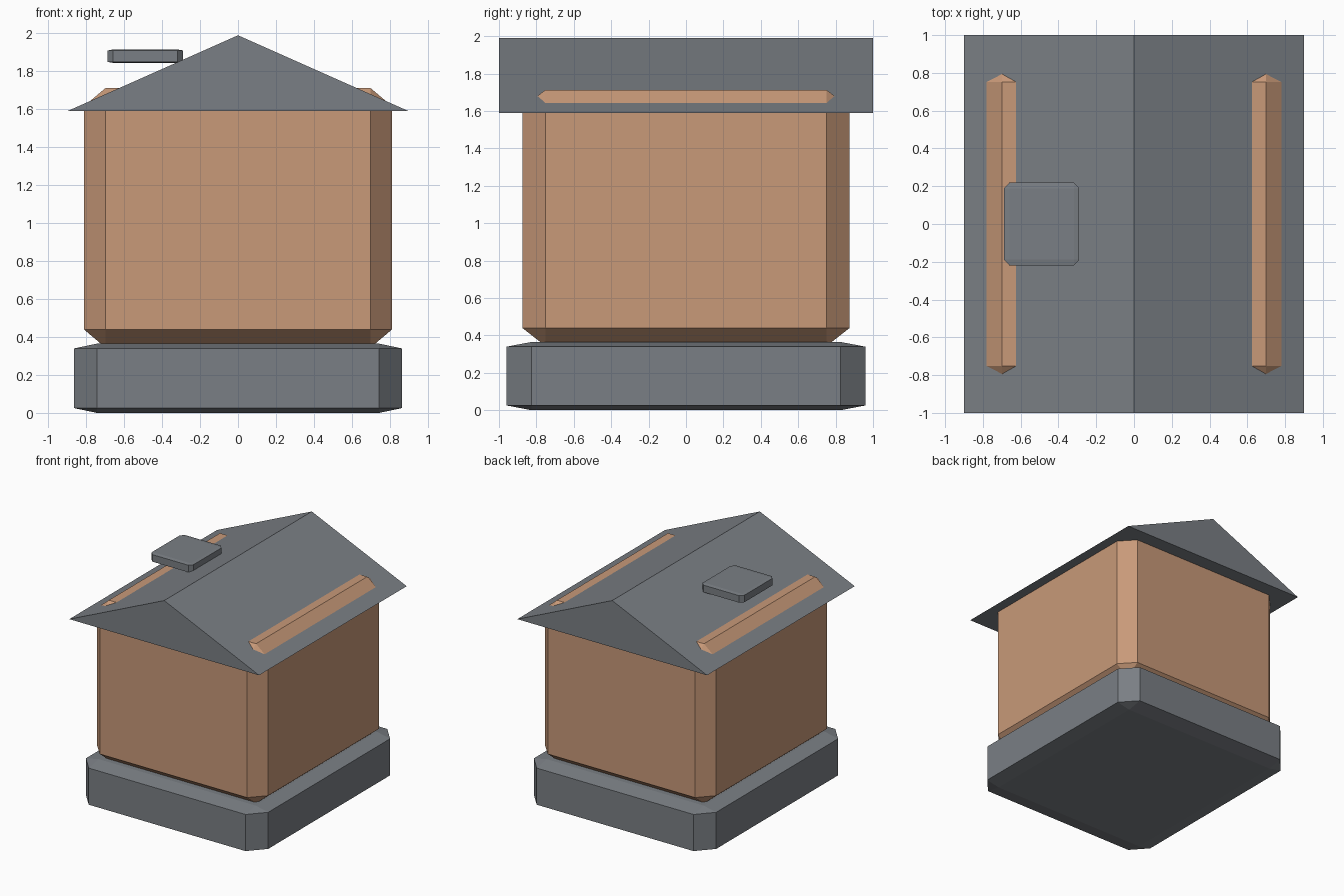
import bpy
import bmesh
from mathutils import Vector

cube = bpy.data.objects.get("Cube")
if cube:
    bpy.data.objects.remove(cube, do_unlink=True)


def material(name, rgb):
    mat = bpy.data.materials.new(name)
    mat.use_nodes = True
    colour = (*rgb, 1)
    mat.diffuse_color = colour
    mat.node_tree.nodes["Principled BSDF"].inputs["Base Color"].default_value = colour
    return mat


def finish(name, bm, mat):
    bmesh.ops.recalc_face_normals(bm, faces=bm.faces)
    mesh = bpy.data.meshes.new(name)
    bm.to_mesh(mesh)
    bm.free()
    mesh.materials.append(mat)
    obj = bpy.data.objects.new(name, mesh)
    bpy.context.collection.objects.link(obj)
    return obj


def chamfered_box(name, low, high, mat, chamfer=0.07):
    """Unit cube with chamfered edges, stretched to fill low..high."""
    low, high = Vector(low), Vector(high)
    bm = bmesh.new()
    bmesh.ops.create_cube(bm, size=1)
    bmesh.ops.bevel(bm, geom=bm.edges[:], offset=chamfer, offset_type='OFFSET',
                    segments=1, affect='EDGES')
    bmesh.ops.scale(bm, vec=high - low, verts=bm.verts)
    bmesh.ops.translate(bm, vec=(low + high) / 2, verts=bm.verts)
    return finish(name, bm, mat)


def gable_roof(name, half_width, half_depth, eave, ridge, mat):
    """Triangular prism running along y."""
    bm = bmesh.new()
    profile = [(-half_width, eave), (half_width, eave), (0, ridge)]
    end = bm.faces.new([bm.verts.new((x, -half_depth, z)) for x, z in profile])
    ext = bmesh.ops.extrude_face_region(bm, geom=[end], use_keep_orig=True)
    moved = [g for g in ext["geom"] if isinstance(g, bmesh.types.BMVert)]
    bmesh.ops.translate(bm, vec=(0, 2 * half_depth, 0), verts=moved)
    return finish(name, bm, mat)


slate = material("slate grey", (0.195, 0.212, 0.232))
clay = material("clay tan", (0.58, 0.32, 0.19))

# Plinth, walls (their top edges poke through the roof), roof and floating cap
chamfered_box("plinth", (-0.865, -0.96, 0), (0.865, 0.96, 0.365), slate)
chamfered_box("walls", (-0.812, -0.875, 0.344), (0.812, 0.875, 1.712), clay)
gable_roof("roof", 0.9, 1, 1.59, 1.99, slate)
chamfered_box("chimney_cap", (-0.687, -0.22, 1.845), (-0.29, 0.22, 1.915), slate)
